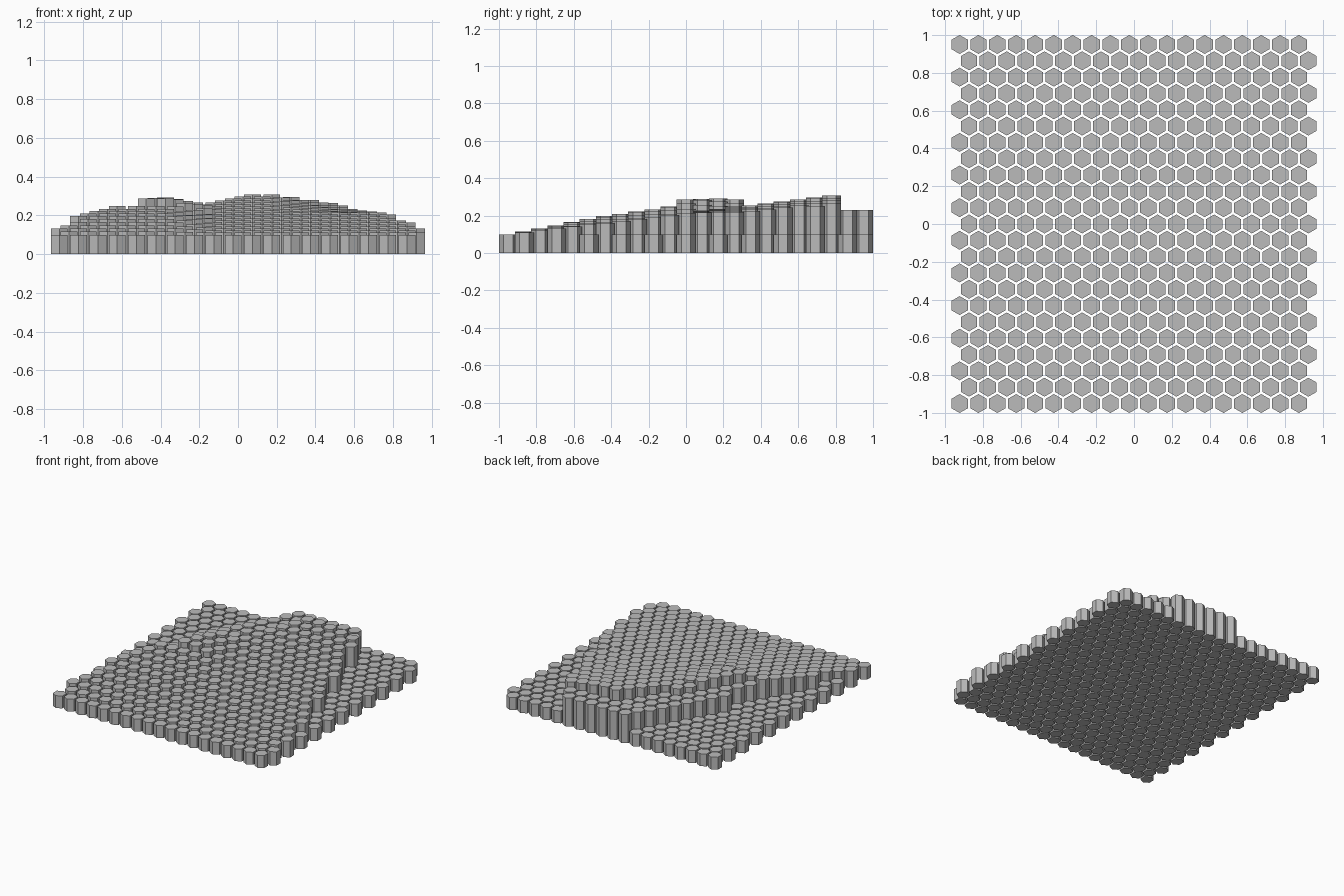
import bpy
import bmesh
from math import sin, cos, pi

cube = bpy.data.objects.get("Cube")
if cube:
    bpy.data.objects.remove(cube, do_unlink=True)

# Hexagonal column grid
ROWS, COLS = 23, 19
RADIUS = 0.05
STEP_X, STEP_Y = 0.0998, 0.0864
LOW = 0.1

# Hill outline, inner crest and crest rise, each as (y, value)
LEFT = [(-0.95, -1.0), (-0.7, -0.94), (-0.6, -0.89), (-0.45, -0.84), (-0.3, -0.79),
        (-0.1, -0.7), (0, -0.64), (0.55, -0.42), (0.95, -0.17)]
RIGHT = [(-0.95, 1.0), (-0.7, 0.93), (-0.4, 0.88), (-0.2, 0.83), (0.1, 0.73),
         (0.4, 0.63), (0.7, 0.53), (0.95, 0.42)]
CREST = [(0, -0.55), (0.25, -0.36), (0.8, 0.03)]
RISE = [(-0.95, 0), (-0.44, 0.035), (-0.1, 0.042), (0, 0.072), (0.25, 0.052), (0.32, 0)]


def interpolate(points, t):
    if t <= points[0][0]:
        return points[0][1]
    for (a, u), (b, v) in zip(points, points[1:]):
        if t <= b:
            return u + (v - u) * (t - a) / (b - a)
    return points[-1][1]


def column_height(x, y):
    # Low ground around the hill
    if not interpolate(LEFT, y) <= x <= interpolate(RIGHT, y):
        return LOW
    # Terrace behind the crest
    if y > 0.82:
        return 0.23
    if y > -0.04 and x < interpolate(CREST, y):
        return 0.22
    # Long ramp rising to the back, higher on one flank and falling on the other
    flank = min(1, max(0, (-0.1 - x) / 0.25))
    ramp = LOW + 0.12 * (y + 0.95) + flank * interpolate(RISE, y)
    return ramp - 0.2 * max(0, x - 0.2) * max(0, y)


def add_column(bm, x, y, height):
    corners = [(x + RADIUS * sin(k * pi / 3), y + RADIUS * cos(k * pi / 3))
               for k in range(6)]
    bottom = [bm.verts.new((u, v, 0)) for u, v in corners]
    top = [bm.verts.new((u, v, height)) for u, v in corners]
    bm.faces.new(bottom)
    bm.faces.new(top[::-1])
    for k in range(6):
        n = (k + 1) % 6
        bm.faces.new((bottom[n], bottom[k], top[k], top[n]))


# Stone material
stone = bpy.data.materials.new("stone_grey")
stone.use_nodes = True
stone.diffuse_color = (0.5, 0.5, 0.5, 1)
for node in stone.node_tree.nodes:
    if node.type == "BSDF_PRINCIPLED":
        node.inputs["Base Color"].default_value = (0.5, 0.5, 0.5, 1)

# One terrain object made of all columns, odd rows shifted half a step
bm = bmesh.new()
for row in range(ROWS):
    y = (row - (ROWS - 1) / 2) * STEP_Y
    shift = STEP_X * (0.25 if row % 2 else -0.25)
    for col in range(COLS):
        x = (col - (COLS - 1) / 2) * STEP_X + shift
        add_column(bm, x, y, column_height(x, y))
bmesh.ops.recalc_face_normals(bm, faces=bm.faces)
mesh = bpy.data.meshes.new("hexagon_terrain")
bm.to_mesh(mesh)
bm.free()
mesh.materials.append(stone)
terrain = bpy.data.objects.new("hexagon_terrain", mesh)
bpy.context.collection.objects.link(terrain)
